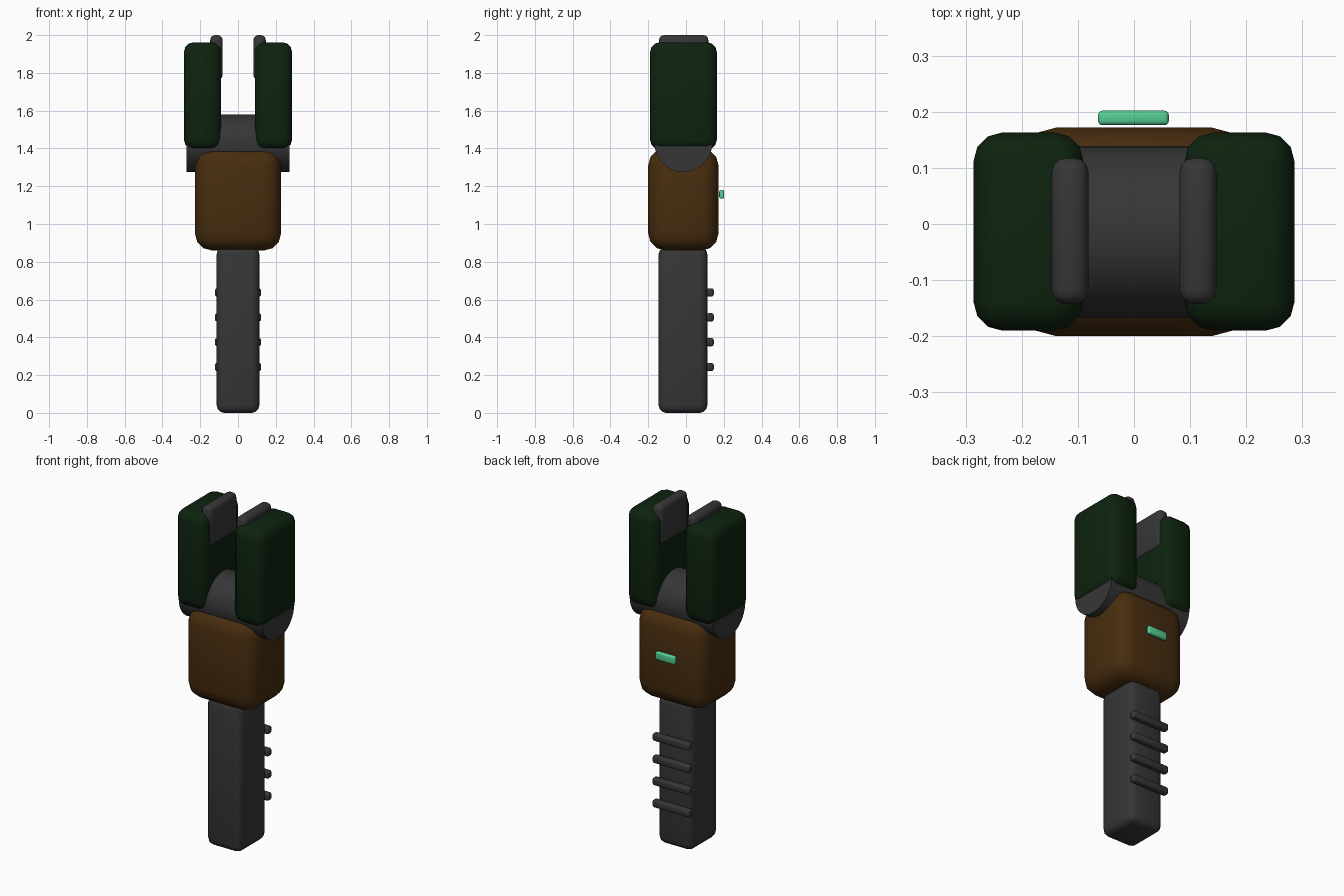
import bpy
import math

if "Cube" in bpy.data.objects:
    bpy.data.objects.remove(bpy.data.objects["Cube"])


def material(name, color):
    m = bpy.data.materials.new(name)
    m.diffuse_color = (*color, 1)
    m.use_nodes = True
    m.node_tree.nodes["Principled BSDF"].inputs["Base Color"].default_value = m.diffuse_color
    return m


grey = material("dark grey", (0.037, 0.037, 0.038))
brown = material("brown", (0.063, 0.026, 0.0045))
green = material("dark green", (0.0040, 0.0165, 0.0045))
mint = material("mint", (0.09, 0.61, 0.29))


def finish(obj, name, mat):
    obj.name = name
    obj.data.materials.append(mat)
    bpy.ops.object.shade_smooth_by_angle(angle=math.radians(40))
    return obj


def rounded_box(name, x, y, z, bevel, mat, segments=3):
    """Bevelled box spanning the given (min, max) ranges."""
    ranges = (x, y, z)
    bpy.ops.mesh.primitive_cube_add(size=1, location=[(a + b) / 2 for a, b in ranges])
    obj = bpy.context.object
    obj.scale = [b - a for a, b in ranges]
    bpy.ops.object.transform_apply(location=False, rotation=False, scale=True)
    mod = obj.modifiers.new("rounding", 'BEVEL')
    mod.width = bevel
    mod.segments = segments
    bpy.ops.object.modifier_apply(modifier=mod.name)
    return finish(obj, name, mat)


# Handle and its grip ribs on the back
rounded_box("handle", (-0.113, 0.113), (-0.145, 0.113), (0.005, 0.88), 0.04, grey)
for i in range(4):
    z = 0.243 + i * 0.1315
    rounded_box(f"grip_rib_{i + 1}", (-0.122, 0.122), (0.108, 0.147),
                (z - 0.022, z + 0.022), 0.012, grey)

# Main body
rounded_box("body", (-0.228, 0.228), (-0.2, 0.172), (0.86, 1.40), 0.09, brown)

# Hinge barrel running across the top of the body
bpy.ops.mesh.primitive_cylinder_add(vertices=32, radius=0.153, depth=0.545,
                                    location=(0, -0.014, 1.428),
                                    rotation=(0, math.pi / 2, 0))
finish(bpy.context.object, "hinge_barrel", grey)

# Pair of jaws with gripping pads on their inner faces
for side, s in (("left", -1), ("right", 1)):
    rounded_box(f"{side}_jaw", sorted((s * 0.09, s * 0.286)), (-0.19, 0.163),
                (1.395, 1.962), 0.051, green)
    rounded_box(f"{side}_jaw_pad", sorted((s * 0.081, s * 0.147)), (-0.143, 0.118),
                (1.765, 2.0), 0.026, grey)

# Indicator light behind the body
rounded_box("indicator_light", (-0.064, 0.062), (0.176, 0.202), (1.134, 1.181), 0.008, mint)

# Stand the model on the ground
for obj in bpy.context.scene.objects:
    if obj.name == "handle":
        for v in obj.data.vertices:
            if v.co.z < 0:
                v.co.z -= 0.005
